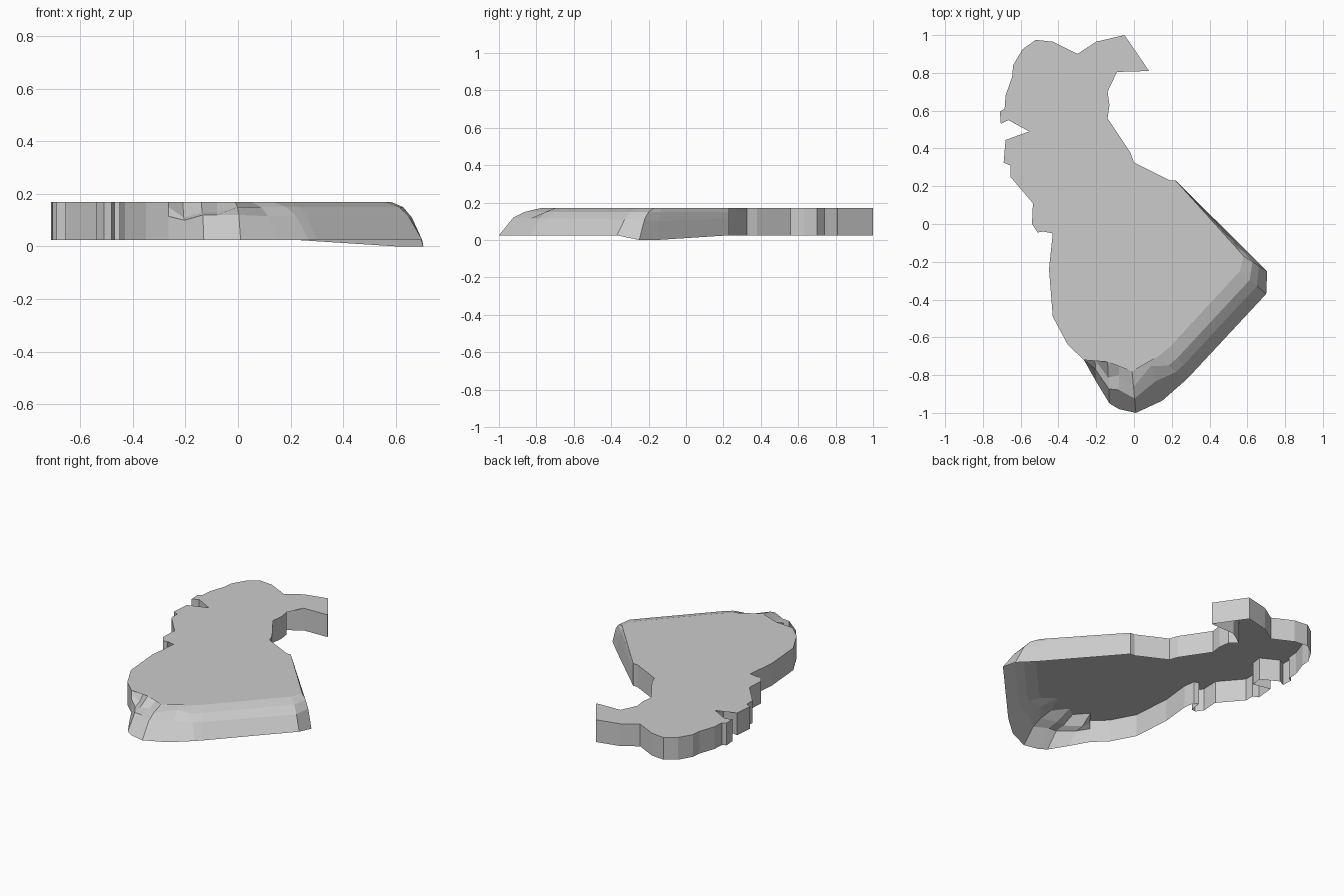
import bpy, bmesh

TOP, RIM = 0.17, 0.025

# Upright wall on the left side: outline from the back tip down to the front
left_wall = [
    (-.05, 1.0), (-.20, .965), (-.30, .90), (-.43, .965), (-.52, .975), (-.59, .925),
    (-.64, .84), (-.645, .78), (-.68, .68), (-.685, .61), (-.71, .595), (-.705, .53),
    (-.665, .55), (-.555, .49), (-.565, .42), (-.68, .445), (-.69, .325), (-.655, .31),
    (-.655, .25), (-.535, .11), (-.54, 0), (-.51, -.045), (-.48, -.04), (-.47, .035),
    (-.44, .025), (-.43, -.05), (-.45, -.24), (-.43, -.49), (-.35, -.64), (-.265, -.72)]

# Upright wall on the right side: from the shoulder back to the hooked tip
right_wall = [
    (.22, .23), (.19, .23), (0, .325), (-.02, .38), (-.14, .56), (-.13, .63),
    (-.14, .70), (-.19, .74), (-.09, .805), (.08, .81)]

# Rounded front slope: rim x, y, z, top x, y, heights of the two middle rows
slope = [
    (-.20, -.835, RIM, -.21, -.65, .10, .11),
    (-.13, -.95, RIM, -.14, -.73, .12, .13),
    (-.08, -.98, RIM, -.08, -.69, .12, .13),
    (.01, -1.0, RIM, -.01, -.78, .12, .15),
    (.15, -.935, RIM, .05, -.64, .115, .15),
    (.27, -.83, RIM, .13, -.70, .115, .15),
    (.30, -.80, RIM, .19, -.65, .115, .15),
    (.70, -.37, RIM, .56, -.25, .11, .15),
    (.705, -.25, 0, .58, -.17, .11, .15),
    (.61, -.155, 0, .545, -.13, .10, .15)]


def upright(x, y):
    return [(x, y, z) for z in (RIM, .115, .15, TOP)]


def sloped(x, y, z, tx, ty, z1, z2):
    heights = ((0, z), (.35, z1), (.62, z2), (1, TOP))
    return [(x + (tx - x) * t, y + (ty - y) * t, h) for t, h in heights]


# Open-bottomed shell: wall rows lofted around the outline, capped by a flat top
columns = ([upright(*p) for p in left_wall] + [sloped(*s) for s in slope]
           + [upright(*p) for p in right_wall])
bm = bmesh.new()
cols = [[bm.verts.new(p) for p in c] for c in columns]
for i, a in enumerate(cols):
    b = cols[(i + 1) % len(cols)]
    for k in range(3):
        bm.faces.new((a[k], b[k], b[k + 1], a[k + 1]))
cap = bm.faces.new([c[3] for c in cols])
bmesh.ops.triangulate(bm, faces=[cap])

mesh = bpy.data.meshes.new("relief_shell")
bm.to_mesh(mesh)
bm.free()
shell = bpy.data.objects.new("relief_shell", mesh)
bpy.context.collection.objects.link(shell)
